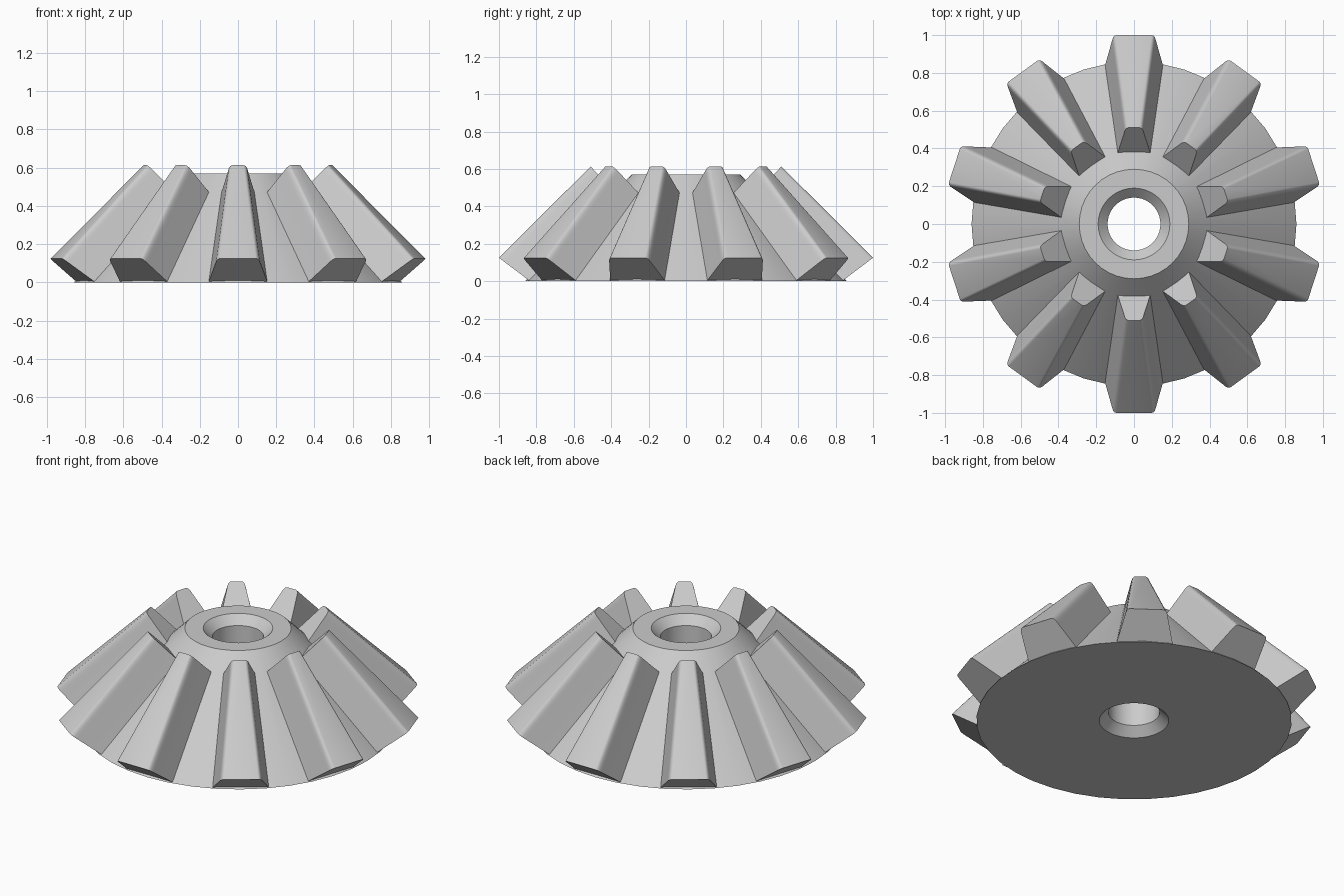
import bpy, bmesh, math
from mathutils import Matrix, Vector

if "Cube" in bpy.data.objects:
    bpy.data.objects.remove(bpy.data.objects["Cube"], do_unlink=True)

metal = bpy.data.materials.new("grey metal")
metal.use_nodes = True
GREY = (0.6, 0.6, 0.6, 1)
metal.diffuse_color = GREY
metal.node_tree.nodes["Principled BSDF"].inputs["Base Color"].default_value = GREY


def finish(bm, name):
    bmesh.ops.recalc_face_normals(bm, faces=bm.faces)
    mesh = bpy.data.meshes.new(name)
    bm.to_mesh(mesh)
    bm.free()
    mesh.materials.append(metal)
    obj = bpy.data.objects.new(name, mesh)
    bpy.context.collection.objects.link(obj)
    bpy.ops.object.select_all(action="DESELECT")
    obj.select_set(True)
    bpy.context.view_layer.objects.active = obj
    bpy.ops.object.shade_smooth_by_angle(angle=math.radians(28))
    return obj


# Conical body with a chamfered through hole: (radius, height) profile, revolved
PROFILE = [(0.14, 0.05), (0.19, 0), (0.86, 0), (0.29, 0.57), (0.19, 0.57), (0.14, 0.52)]
SIDES = 40
bm = bmesh.new()
rings = []
for i in range(SIDES):
    turn = Matrix.Rotation(math.tau * i / SIDES, 3, "Z")
    rings.append([bm.verts.new(turn @ Vector((r, 0, z))) for r, z in PROFILE])
for i, ring in enumerate(rings):
    after = rings[(i + 1) % SIDES]
    for j in range(len(PROFILE)):
        k = (j + 1) % len(PROFILE)
        bm.faces.new((ring[j], after[j], after[k], ring[k]))
finish(bm, "gear_body")


def tooth_section(base, tip, base_w, side_w, top_w, shoulder):
    """Tapered end outline with rounded tip corners, from half widths."""
    half = [(base_w, 0)]
    steps = 5
    for i in range(steps + 1):
        t = i / steps
        a, b, c = (1 - t) ** 2, 2 * t * (1 - t), t * t
        half.append((a * side_w + b * (side_w - 0.006) + c * top_w,
                     a * shoulder + b + c))
    outline = half + [(-w, h) for w, h in reversed(half)]
    base, tip = Vector(base), Vector(tip)
    points = []
    for w, h in outline:
        r, z = base.lerp(tip, h)
        points.append(Vector((w, r, z)))
    return points


# Ten tapered teeth around the cone
outer = tooth_section((0.84, 0.004), (1.0, 0.125), 0.153, 0.117, 0.092, 0.8)
inner = tooth_section((0.37, 0.465), (0.51, 0.613), 0.088, 0.052, 0.028, 0.8)
TEETH = 10
for n in range(TEETH):
    turn = Matrix.Rotation(math.tau * n / TEETH, 3, "Z")
    bm = bmesh.new()
    a = [bm.verts.new(turn @ p) for p in outer]
    b = [bm.verts.new(turn @ p) for p in inner]
    for j in range(len(a)):
        k = (j + 1) % len(a)
        bm.faces.new((a[j], a[k], b[k], b[j]))
    bm.faces.new(a)
    bm.faces.new(b)
    finish(bm, f"tooth_{n + 1}")
